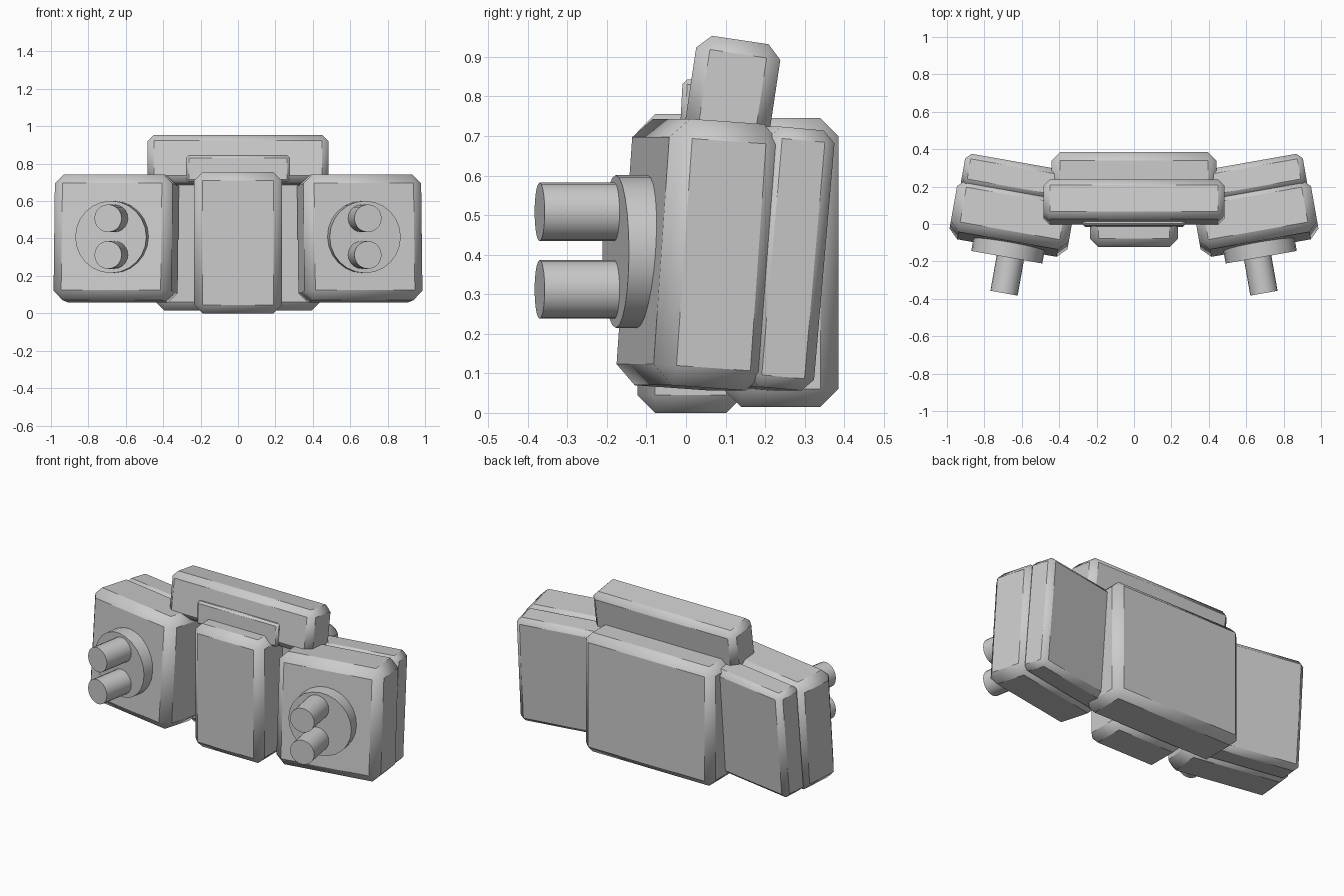
import bpy, math
from mathutils import Matrix, Vector

if "Cube" in bpy.data.objects:
    bpy.data.objects.remove(bpy.data.objects["Cube"], do_unlink=True)

grey = bpy.data.materials.new("light grey")
grey.use_nodes = True
COLOUR = (0.6, 0.6, 0.6, 1)
grey.diffuse_color = COLOUR
grey.node_tree.nodes["Principled BSDF"].inputs["Base Color"].default_value = COLOUR


def finish(name, matrix, angle):
    ob = bpy.context.object
    ob.name = name
    ob.matrix_world = matrix
    ob.data.materials.append(grey)
    bpy.ops.object.shade_smooth_by_angle(angle=math.radians(angle))
    return ob


def block(name, size, centre, bevel, tilt=0, frame=Matrix()):
    """Chamfered box, leaned back by tilt degrees inside a frame."""
    bpy.ops.mesh.primitive_cube_add(size=1)
    bpy.context.object.data.transform(Matrix.Diagonal((*size, 1)))
    lean = Matrix.Rotation(math.radians(-tilt), 4, 'X')
    ob = finish(name, frame @ Matrix.Translation(centre) @ lean, 60)
    mod = ob.modifiers.new("chamfer", 'BEVEL')
    mod.width, mod.segments = bevel, 1
    return ob


def rod(name, radius, centre, length, sides, frame):
    """Cylinder running front to back."""
    bpy.ops.mesh.primitive_cylinder_add(vertices=sides, radius=radius, depth=length)
    turn = Matrix.Rotation(math.pi / 2, 4, 'X')
    return finish(name, frame @ Matrix.Translation(centre) @ turn, 40)


# Central body
block("back_block", (0.88, 0.29, 0.73), (0, 0.24, 0.38), 0.045)
block("front_block", (0.47, 0.27, 0.755), (0, 0.012, 0.3775), 0.045)

# Leaning bar on top with its thin front plate
block("top_bar", (0.97, 0.215, 0.26), (0, 0.118, 0.814), 0.035, 8.5)
block("bar_plate", (0.55, 0.06, 0.14), (0, 0.018, 0.772), 0.012, 3)

# Angled side pods, each with a backing panel, disc and two pins
for side, s in (("left", 1), ("right", -1)):
    frame = Matrix.Rotation(math.radians(10 * s), 4, 'Z')
    block(side + "_pod", (0.64, 0.29, 0.675), (0.647 * s, -0.08, 0.4), 0.05, 4, frame)
    block(side + "_back_panel", (0.6, 0.17, 0.66), (0.65 * s, 0.108, 0.39), 0.03, 5, frame)
    rod(side + "_disc", 0.193, (0.639 * s, -0.243, 0.408), 0.1, 24, frame)
    for level, z in (("upper", 0.508), ("lower", 0.312)):
        rod(f"{side}_{level}_pin", 0.074, (0.62 * s, -0.38, z), 0.21, 20, frame)
